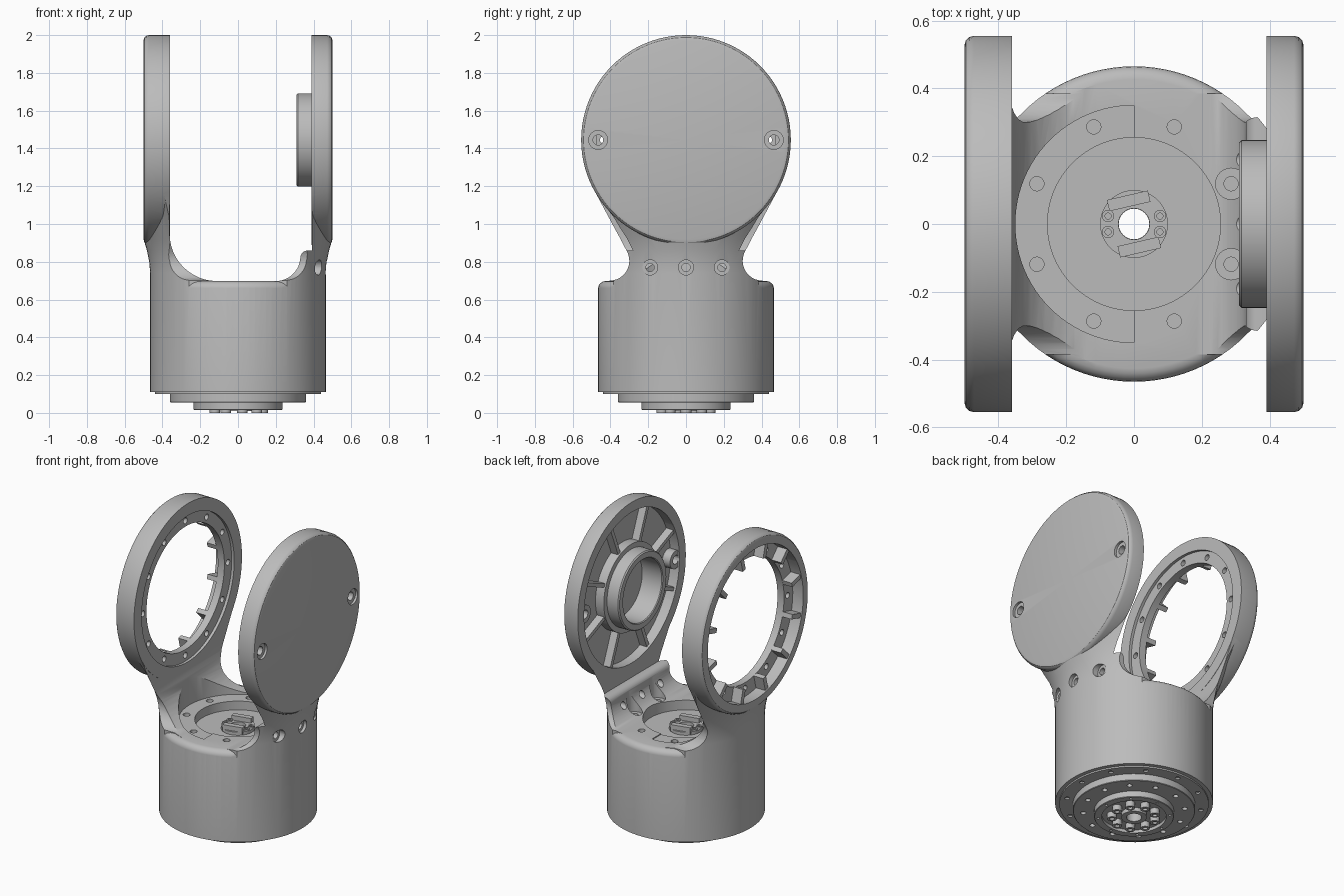
import bpy, bmesh
from math import cos, sin, pi, radians
from mathutils import Matrix, Vector

cube = bpy.data.objects.get("Cube")
if cube:
    bpy.data.objects.remove(cube, do_unlink=True)

grey = bpy.data.materials.new("machined_grey")
grey.use_nodes = True
grey.diffuse_color = (0.5, 0.5, 0.5, 1)
grey.node_tree.nodes["Principled BSDF"].inputs["Base Color"].default_value = (0.5, 0.5, 0.5, 1)

HUB_Z = 1.445                      # height of the pivot axis
PIVOT = (0, 0, HUB_Z)
TO_X = Matrix(((0, 0, 1), (1, 0, 0), (0, 1, 0))).to_4x4()   # turns z into x


def finish(name, bm):
    bmesh.ops.remove_doubles(bm, verts=bm.verts, dist=1e-5)
    bmesh.ops.recalc_face_normals(bm, faces=bm.faces)
    mesh = bpy.data.meshes.new(name)
    bm.to_mesh(mesh)
    bm.free()
    mesh.materials.append(grey)
    obj = bpy.data.objects.new(name, mesh)
    bpy.context.collection.objects.link(obj)
    return obj


def lathe(name, profile, axis="Z", centre=(0, 0, 0), closed=False, n=96):
    """Revolve (radius, height) points about an axis."""
    bm = bmesh.new()
    vs = [bm.verts.new((r, 0, h)) for r, h in profile]
    es = [bm.edges.new(p) for p in zip(vs, vs[1:])]
    if closed:
        es.append(bm.edges.new((vs[-1], vs[0])))
    bmesh.ops.spin(bm, geom=vs + es, cent=(0, 0, 0), axis=(0, 0, 1),
                   angle=2 * pi, steps=n, use_merge=False)
    if axis == "X":
        bm.transform(TO_X)
    bm.transform(Matrix.Translation(centre))
    return finish(name, bm)


def prism(name, outlines, axis, a, b):
    """Extrude 2D outlines along an axis from a to b."""
    place = {"X": lambda u, v, w: (w, u, v), "Y": lambda u, v, w: (u, w, v),
             "Z": lambda u, v, w: (u, v, w)}[axis]
    bm = bmesh.new()
    for pts in outlines:
        lo = [bm.verts.new(place(u, v, a)) for u, v in pts]
        hi = [bm.verts.new(place(u, v, b)) for u, v in pts]
        bm.faces.new(lo)
        bm.faces.new(hi)
        for i in range(len(pts)):
            j = (i + 1) % len(pts)
            bm.faces.new((lo[i], lo[j], hi[j], hi[i]))
    return finish(name, bm)


def arc(cx, cy, r, a0, a1, n=12):
    return [(cx + r * cos(radians(a0 + (a1 - a0) * i / n)),
             cy + r * sin(radians(a0 + (a1 - a0) * i / n))) for i in range(n + 1)]


def circle(c, r, n=24):
    return arc(c[0], c[1], r, 0, 360 * (n - 1) / n, n - 1)


def ring_points(r, n, offset=0):
    return [(r * cos(radians(offset + 360 * i / n)), r * sin(radians(offset + 360 * i / n)))
            for i in range(n)]


def combine(obj, tool, op="DIFFERENCE"):
    mod = obj.modifiers.new("cut", "BOOLEAN")
    mod.operation, mod.object, mod.solver = op, tool, "EXACT"
    bpy.context.view_layer.objects.active = obj
    bpy.ops.object.modifier_apply(modifier=mod.name)
    bpy.data.objects.remove(tool, do_unlink=True)


def drill(obj, axis, centres, r, a, b):
    combine(obj, prism("drill", [circle(c, r) for c in centres], axis, a, b))


def spokes(name, angles, r0, r1, width, x0, x1):
    """Radial ribs around the pivot axis."""
    outlines = []
    for a in angles:
        d = Vector((cos(radians(a)), sin(radians(a))))
        s = Vector((-d.y, d.x)) * width / 2
        outlines.append([(p.x, p.y + HUB_Z) for p in
                         (d * r0 - s, d * r1 - s, d * r1 + s, d * r0 + s)])
    return prism(name, outlines, "X", x0, x1)


# Round body flaring into two necks
frame = lathe("yoke_frame", [(0, .11), (.465, .11), (.465, .74), (.47, .8), (.482, .86),
                             (.5, .92), (.55, 1.04), (.64, 1.2), (0, 1.2)])
side = [(.6, .05), (.6, .70)] + arc(.405, .805, .105, 270, 150) + [(.48, 1.168)]
outline = side + [(-y, z) for y, z in reversed(side)]
combine(frame, prism("neck_outline", [outline], "X", -.498, .498), "INTERSECT")

# U-shaped gap between the arms, with a ledge on the left arm
gap = ([(-.362, 2.1)] + arc(-.112, .948, .25, 180, 270)
       + arc(.2, .828, .13, 270, 350) + arc(.37, .82, .04, 170, 90, 6)
       + [(.392, .86), (.392, 2.1)])
combine(frame, prism("gap", [gap], "Y", -1, 1))

# Rounded shoulder on the front and back rim
rim = lathe("rim", [(.426, .72), (.426, .698), (.441, .695), (.454, .686),
                    (.463, .673), (.466, .655), (.5, .655), (.5, .72)], closed=True)
combine(rim, prism("neck_zone", [[(-.385, .6), (.385, .6), (.385, .8), (-.385, .8)]], "X", -1, 1))
combine(frame, rim)

# Round seat cut into the right arm's fillet
combine(frame, prism("seat", [arc(0, 0, .35, 90, 270, 48)], "Z", .692, .95))

# Arm discs and their pockets
for sign, inner in ((1, .39), (-1, .36)):
    disc = lathe("disc", [(0, sign * inner), (.555, sign * inner), (.555, sign * .472),
                          (.551, sign * .486), (.542, sign * .496), (.527, sign * .5),
                          (0, sign * .5)], "X", PIVOT)
    combine(frame, disc, "UNION")
combine(frame, lathe("cover_pocket", [(0, .3), (.49, .3), (.49, .455), (0, .455)], "X", PIVOT))
combine(frame, lathe("ring_pocket", [(0, -.6), (.49, -.6), (.49, -.425), (.4, -.425),
                                     (.4, -.378), (.475, -.378), (.475, -.3), (0, -.3)],
                     "X", PIVOT))

# Bore, recess and bolt holes
combine(frame, lathe("bore", [(0, .05), (.07, .05), (.07, .635), (.255, .635),
                              (.255, .75), (0, .75)]))
bolts = ring_points(.31, 8, 22.5)
drill(frame, "Z", [bolts[0], bolts[-1]], .046, .69, .9)
drill(frame, "Z", bolts, .021, .64, .9)
drill(frame, "X", [(y, .77) for y in (-.19, 0, .19)], .022, .22, .6)
drill(frame, "X", [(0, .77)], .04, .445, .6)
drill(frame, "X", [(-.19, .77), (.19, .77)], .04, .405, .6)
pins = [(-.465, HUB_Z), (.465, HUB_Z)]
drill(frame, "X", pins, .027, .36, .6)
drill(frame, "X", pins, .05, .485, .6)
drill(frame, "X", [(y, z + HUB_Z) for y, z in ring_points(.437, 12)], .019, -.44, -.37)

# Ribs, bosses and bearing hub
spokes("cover_ribs", [22.5 + 45 * i for i in range(8)], .24, .5, .025, .405, .46)
spokes("ring_ribs", [15 + 30 * i for i in range(12)], .4, .5, .03, -.492, -.42)
for y, z in pins:
    lathe("pin_boss", [(.028, .4), (.058, .4), (.058, .465), (.028, .465)],
          "X", (0, y, z), True, 24)
lathe("bearing_hub", [(.2, .315), (.205, .31), (.24, .31), (.247, .317), (.247, .395),
                      (.28, .395), (.28, .46), (.2, .46)], "X", PIVOT, True)

# Stepped output flange under the body
flange = lathe("output_flange", [(.045, .13), (.44, .13), (.44, .1), (.36, .1), (.36, .058),
                                 (.357, .055), (.235, .055), (.235, .018), (.232, .015),
                                 (.19, .015), (.19, .035), (.075, .035), (.075, .01),
                                 (.045, .01)], closed=True)
drill(flange, "Z", ring_points(.4, 12), .015, .05, .118)
drill(flange, "Z", ring_points(.3, 12, 15), .016, .03, .085)
drill(flange, "Z", ring_points(.212, 8), .008, 0, .03)

# Socket screws, below and around the cable port
screw = [(0, .5), (.5, .5), (.5, 0), (1, 0), (1, 1.5), (0, 1.5)]
for x, y in ring_points(.13, 9):
    lathe("flange_screw", [(r * .028, h * .027) for r, h in screw], "Z", (x, y, 0), n=20)
for a in (-17, 17, 163, 197):
    lathe("port_screw", [(r * .018, -h * .012) for r, h in screw], "Z",
          (.08 * cos(radians(a)), .08 * sin(radians(a)), .664), n=20)

# Cable port with two connectors
lathe("cable_port", [(.046, .1), (.1, .1), (.1, .655), (.046, .655)], closed=True, n=48)
turn = Matrix.Rotation(radians(13), 2)
for s in (-1, 1):
    box = [turn @ Vector((x, s * .07 + y)) for x, y in
           ((-.062, -.017), (.062, -.017), (.062, .017), (-.062, .017))]
    prism("connector", [box], "Z", .64, .685)

# Smooth shading with sharp edges kept
bpy.ops.object.select_all(action="DESELECT")
for obj in bpy.context.collection.objects:
    if obj.type == "MESH" and grey.name in obj.data.materials:
        obj.select_set(True)
bpy.context.view_layer.objects.active = frame
bpy.ops.object.shade_smooth_by_angle(angle=radians(30))
